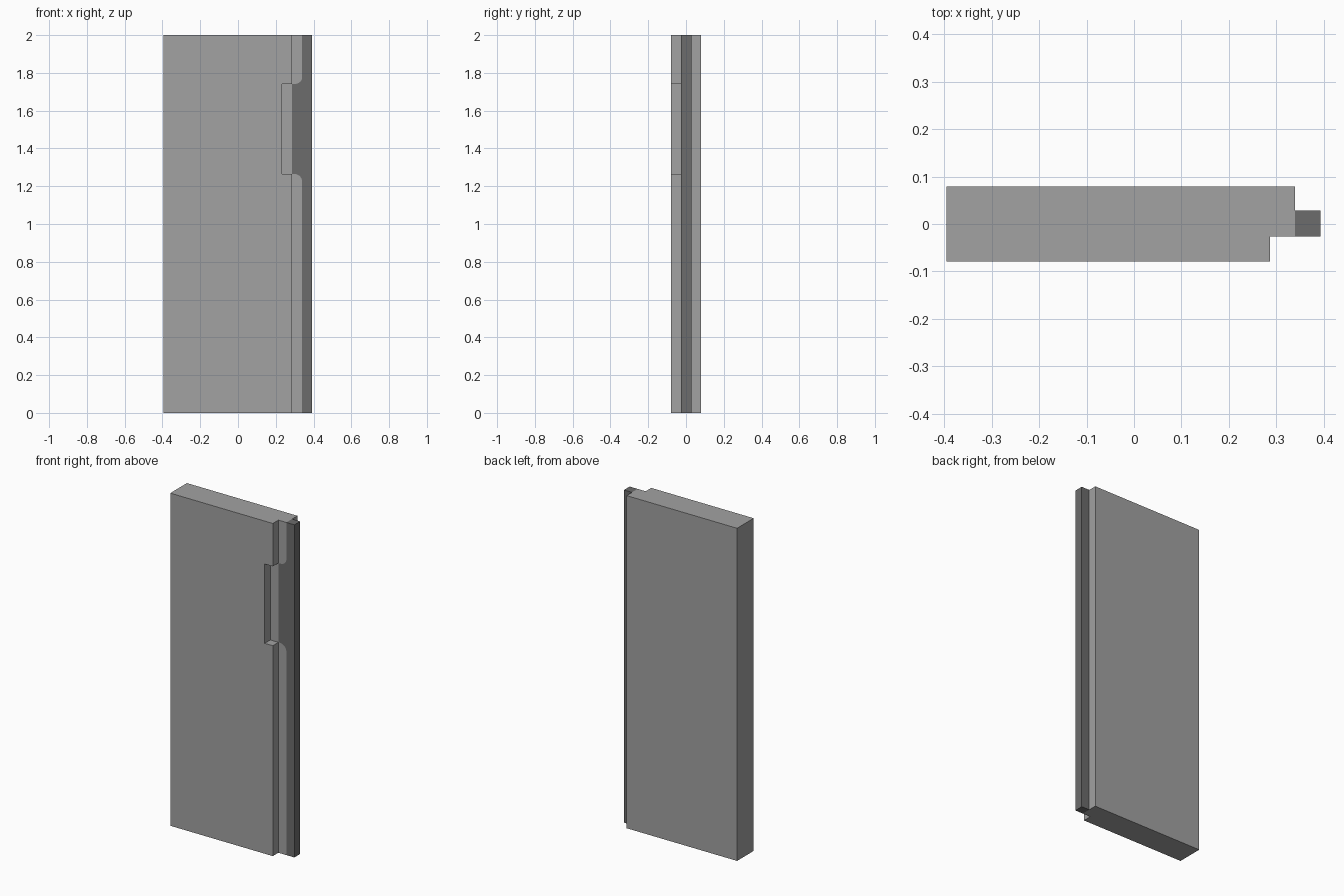
import bpy, bmesh, math

if "Cube" in bpy.data.objects:
    bpy.data.objects.remove(bpy.data.objects["Cube"])

# Key sizes
X0, STEP, NOTCH, EDGE, X1 = -0.395, 0.287, 0.233, 0.34, 0.393
Y0, FLOOR, BACK, Y1 = -0.079, -0.026, 0.028, 0.079
ZLO, ZHI, TOP = 1.265, 1.742, 2.0
LIGHT, DARK = 0, 1


def material(name, v):
    m = bpy.data.materials.new(name)
    m.diffuse_color = (v, v, v, 1)
    m.use_nodes = True
    m.node_tree.nodes["Principled BSDF"].inputs["Base Color"].default_value = m.diffuse_color
    return m


bm = bmesh.new()


def face(points, mat=LIGHT):
    f = bm.faces.new([bm.verts.new(p) for p in points])
    f.material_index = mat


def walls(z0, z1, front_x):
    """Upright sides of one height band; the rebate floor is added apart."""
    path = [(EDGE, FLOOR), (X1, FLOOR), (X1, BACK), (EDGE, BACK), (EDGE, Y1),
            (X0, Y1), (X0, Y0), (front_x, Y0), (front_x, FLOOR)]
    for i, (a, b) in enumerate(zip(path, path[1:])):
        face([(*a, z0), (*b, z0), (*b, z1), (*a, z1)], DARK if i < 3 else LIGHT)


def floor_patch(points, mat):
    face([(x, FLOOR, z) for x, z in points], mat)


# Three height bands: plain, notched, plain
walls(0, ZLO, STEP)
walls(ZLO, ZHI, NOTCH)
walls(ZHI, TOP, STEP)

# Rebate floor with rounded colour corners above and below the notch
for z_in, z_out, r in ((ZLO, 0, 0.042), (ZHI, TOP, 0.036)):
    s = 1 if z_out > z_in else -1
    arc = [(EDGE - r + r * math.sin(t), z_in + s * r * (1 - math.cos(t)))
           for t in (i * math.pi / 16 for i in range(9))]
    floor_patch([(STEP, z_out), (STEP, z_in)] + arc + [(EDGE, z_out)], LIGHT)
    floor_patch([(EDGE, z_in)] + arc[::-1], DARK)
floor_patch([(NOTCH, ZLO), (STEP, ZLO), (STEP, ZHI), (NOTCH, ZHI)], LIGHT)
floor_patch([(STEP, ZLO), (EDGE, ZLO), (EDGE, ZHI), (STEP, ZHI)], DARK)

# Notch ledges
for z in (ZLO, ZHI):
    face([(NOTCH, Y0, z), (STEP, Y0, z), (STEP, FLOOR, z), (NOTCH, FLOOR, z)])

# Top and bottom ends
for z in (0, TOP):
    face([(x, y, z) for x, y in ((X0, Y0), (STEP, Y0), (STEP, FLOOR), (EDGE, FLOOR),
                                 (EDGE, BACK), (EDGE, Y1), (X0, Y1))])
    face([(x, y, z) for x, y in ((EDGE, FLOOR), (X1, FLOOR), (X1, BACK), (EDGE, BACK))], DARK)

bmesh.ops.remove_doubles(bm, verts=bm.verts, dist=1e-5)
bmesh.ops.recalc_face_normals(bm, faces=bm.faces)
mesh = bpy.data.meshes.new("door_panel")
bm.to_mesh(mesh)
bm.free()
mesh.materials.append(material("light grey", 0.36))
mesh.materials.append(material("dark grey", 0.15))
panel = bpy.data.objects.new("door_panel", mesh)
bpy.context.collection.objects.link(panel)
